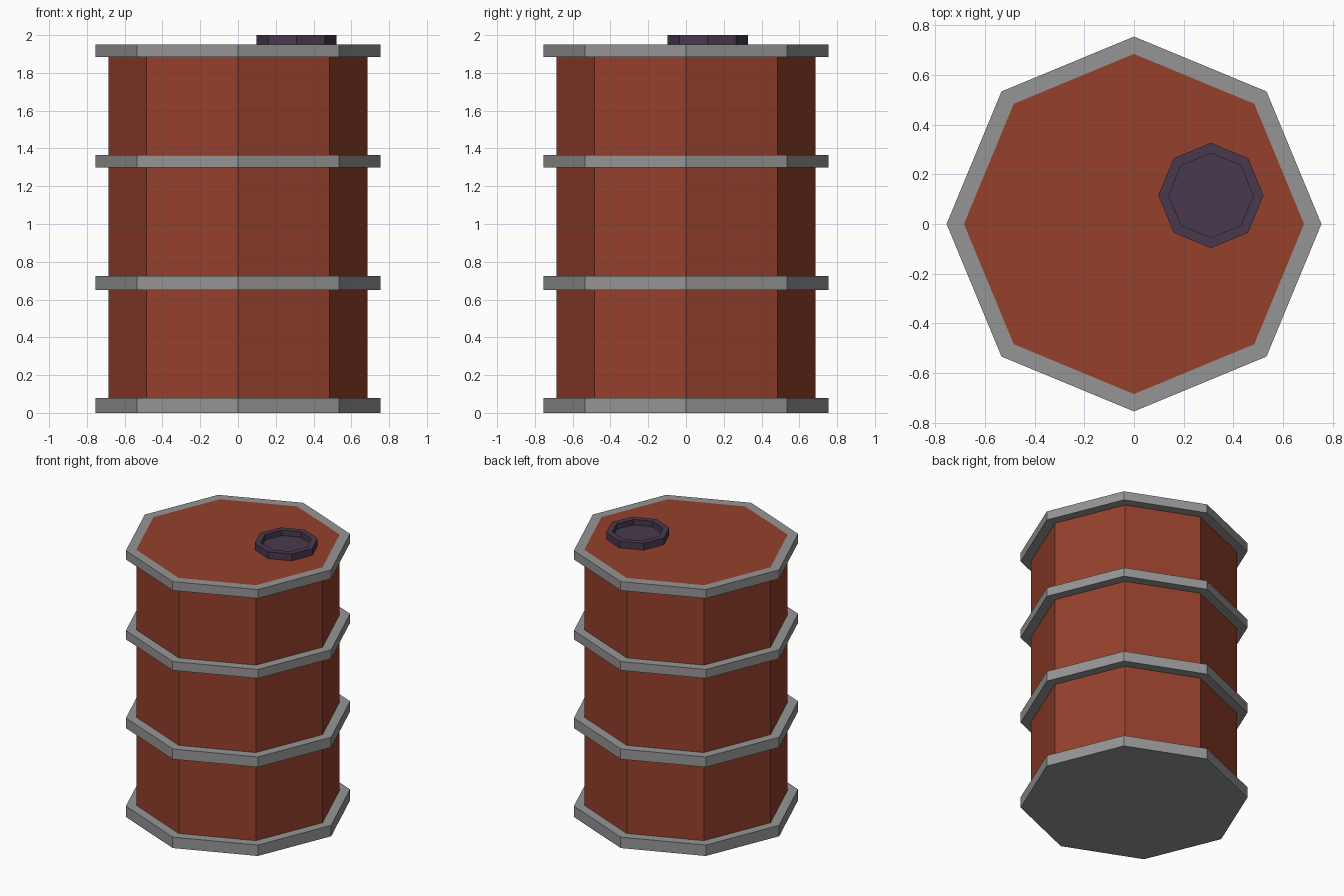
import bpy, bmesh, math

if "Cube" in bpy.data.objects:
    bpy.data.objects.remove(bpy.data.objects["Cube"])

SIDES = 8


def material(name, rgb):
    m = bpy.data.materials.new(name)
    m.diffuse_color = (*rgb, 1.0)
    m.use_nodes = True
    m.node_tree.nodes["Principled BSDF"].inputs["Base Color"].default_value = m.diffuse_color
    return m


def lathe(name, profile, closed=False, mat=None, loc=(0, 0, 0)):
    """Revolve (radius, z) points into an eight-sided solid, capped unless closed."""
    bm = bmesh.new()
    rings = []
    for r, z in profile:
        rings.append([bm.verts.new((r * math.cos(2 * math.pi * i / SIDES),
                                    r * math.sin(2 * math.pi * i / SIDES), z))
                      for i in range(SIDES)])
    pairs = list(zip(rings, rings[1:]))
    if closed:
        pairs.append((rings[-1], rings[0]))
    else:
        bm.faces.new(rings[0])
        bm.faces.new(rings[-1])
    for a, b in pairs:
        for i in range(SIDES):
            j = (i + 1) % SIDES
            bm.faces.new((a[i], a[j], b[j], b[i]))
    bmesh.ops.recalc_face_normals(bm, faces=bm.faces)
    mesh = bpy.data.meshes.new(name)
    bm.to_mesh(mesh)
    bm.free()
    if mat:
        mesh.materials.append(mat)
    ob = bpy.data.objects.new(name, mesh)
    ob.location = loc
    bpy.context.collection.objects.link(ob)
    return ob


rust = material("rust_red", (0.30, 0.051, 0.025))
steel = material("steel_grey", (0.30, 0.30, 0.30))
dark = material("dark_purple", (0.065, 0.042, 0.074))

R_BODY, R_HOOP, TOP = 0.685, 0.755, 1.95

# Barrel body, its lid flush with the top hoop
lathe("barrel_body", [(R_BODY, 0.08), (R_BODY, TOP)], mat=rust)

# Solid base plate
lathe("base_plate", [(R_HOOP, 0.0), (R_HOOP, 0.08)], mat=steel)

# Hoops around the body
for name, z0, z1 in (("lower_hoop", 0.65, 0.725),
                     ("upper_hoop", 1.30, 1.365),
                     ("top_hoop", 1.885, TOP)):
    lathe(name, [(R_BODY, z0), (R_HOOP, z0), (R_HOOP, z1), (R_BODY, z1)],
          closed=True, mat=steel)

# Filler cap with a raised rim and sunken centre
lathe("filler_cap", [(0.212, 0.0), (0.212, 0.05), (0.17, 0.05), (0.17, 0.01)],
      mat=dark, loc=(0.31, 0.115, TOP))
